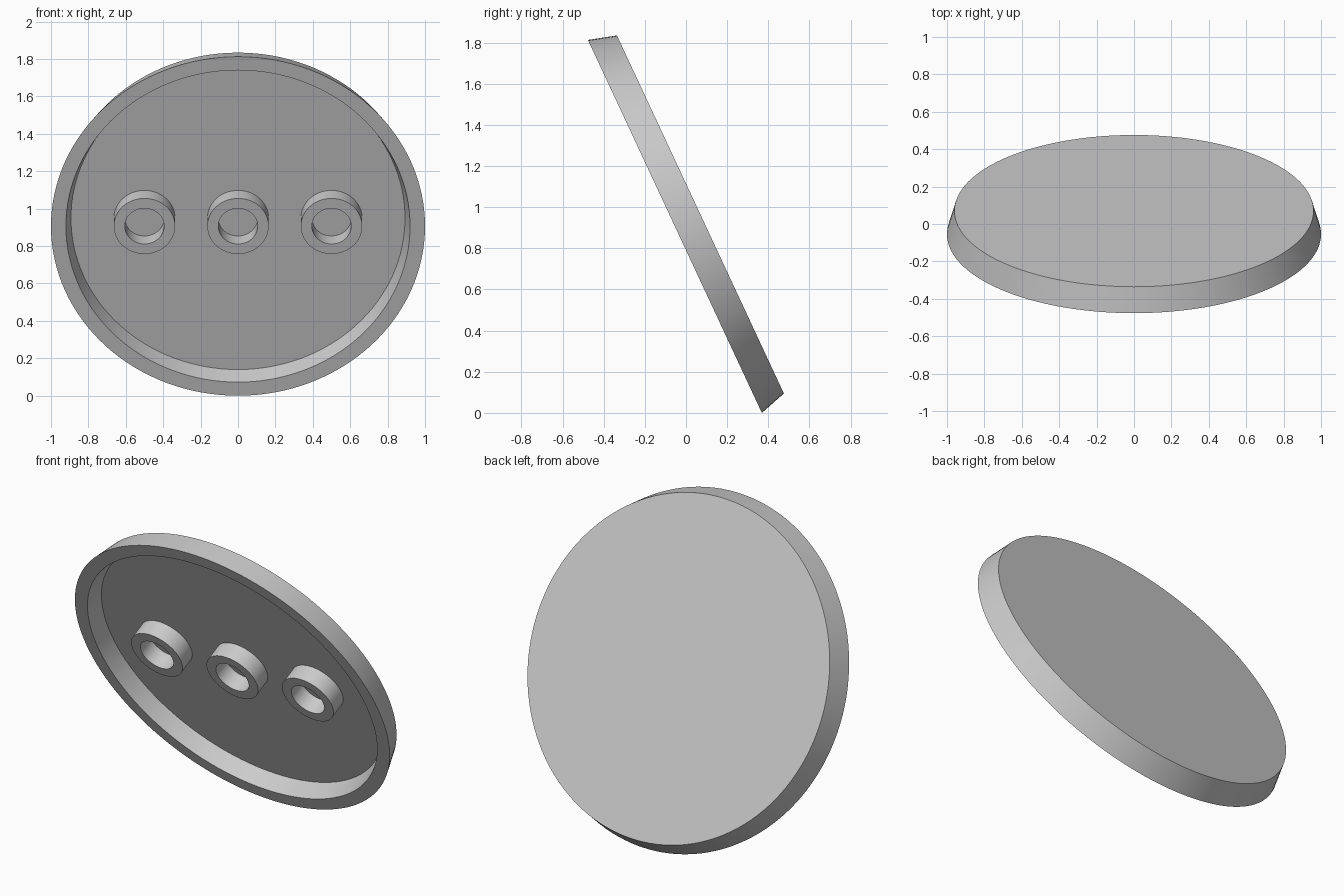
import bpy
import bmesh
from math import pi, radians, sin, cos
from mathutils import Matrix, Vector

cube = bpy.data.objects.get("Cube")
if cube:
    bpy.data.objects.remove(cube, do_unlink=True)

# Dimensions
DEPTH = 0.137          # full thickness of the dish
FLOOR = 0.101          # depth of the inner floor below the rim
TILT = radians(-65)    # leans the open side forward and down
RIM_CENTRE = Vector((0, -0.054, cos(radians(25))))

# Single plain grey
grey = bpy.data.materials.new("plain grey")
grey.use_nodes = True
colour = (0.6, 0.6, 0.6, 1)
grey.diffuse_color = colour
grey.node_tree.nodes["Principled BSDF"].inputs["Base Color"].default_value = colour

placement = Matrix.Translation(RIM_CENTRE) @ Matrix.Rotation(TILT, 4, "X")


def lathe(name, profile, steps, x=0, closed=False):
    """Spin a (radius, height) profile round the dish axis."""
    bm = bmesh.new()
    verts = [bm.verts.new((r, 0, h)) for r, h in profile]
    pairs = list(zip(verts, verts[1:]))
    if closed:
        pairs.append((verts[-1], verts[0]))
    edges = [bm.edges.new(p) for p in pairs]
    bmesh.ops.spin(bm, geom=verts + edges, cent=(0, 0, 0), axis=(0, 0, 1),
                   angle=2 * pi, steps=steps)
    bmesh.ops.remove_doubles(bm, verts=bm.verts, dist=1e-5)
    bmesh.ops.recalc_face_normals(bm, faces=bm.faces)
    mesh = bpy.data.meshes.new(name)
    bm.to_mesh(mesh)
    bm.free()
    mesh.materials.append(grey)
    obj = bpy.data.objects.new(name, mesh)
    bpy.context.collection.objects.link(obj)
    obj.matrix_world = placement @ Matrix.Translation((x, 0, 0))
    bpy.ops.object.select_all(action="DESELECT")
    obj.select_set(True)
    bpy.context.view_layer.objects.active = obj
    bpy.ops.object.shade_smooth_by_angle(angle=radians(30))
    return obj


# Hollow dish: back centre, back edge, rim, lip, inner floor
lathe("round_base", [(0, DEPTH), (0.96, DEPTH), (1, 0), (0.92, 0),
                     (0.893, FLOOR), (0, FLOOR)], 128)

# Row of three sockets standing on the inner floor, flush with the rim
for side, x in (("right", -0.5), ("middle", 0), ("left", 0.5)):
    lathe(side + "_socket", [(0.105, FLOOR + 0.01), (0.105, 0),
                             (0.164, 0), (0.164, FLOOR + 0.01)], 64, x, True)
